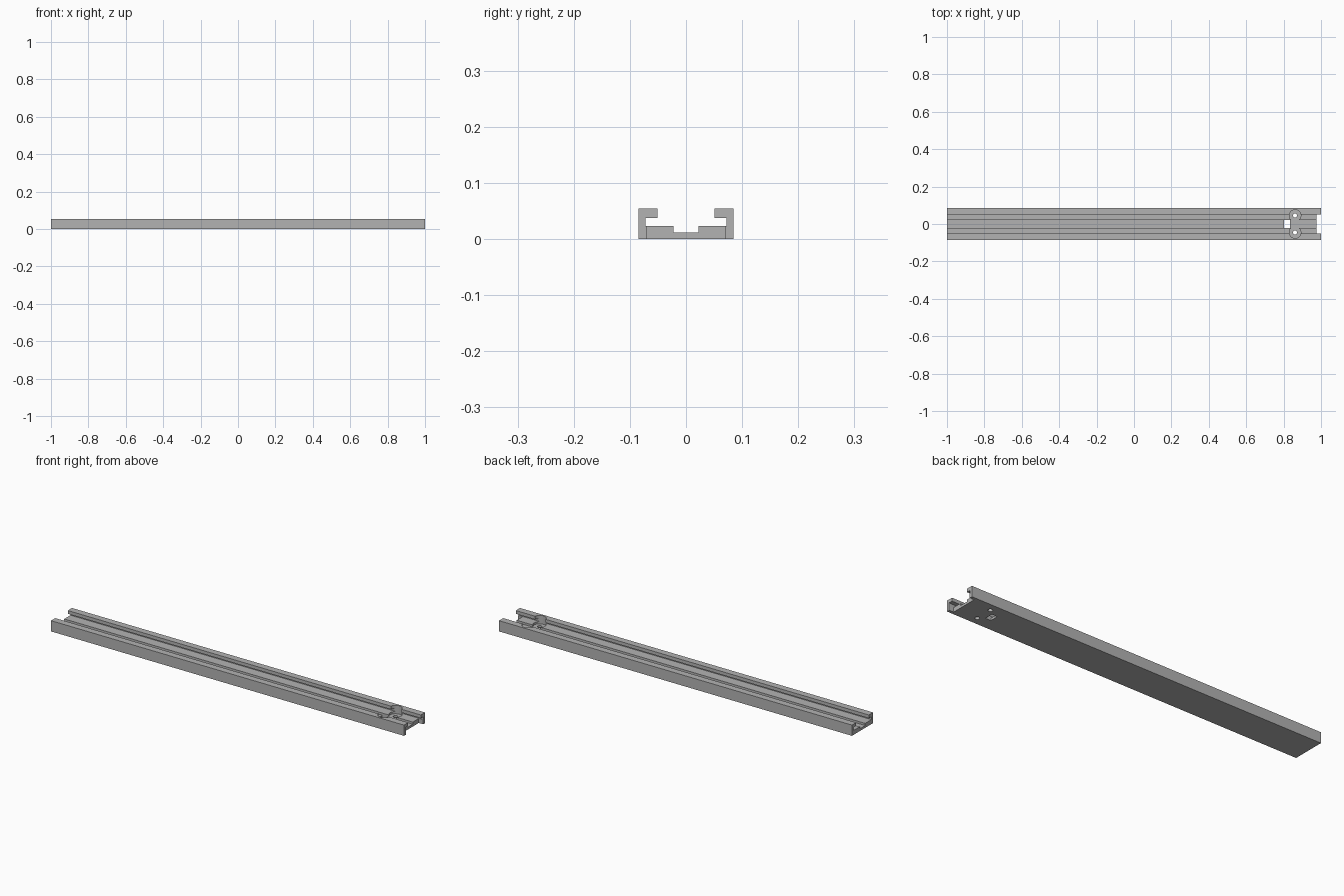
import bpy, bmesh

old = bpy.data.objects.get("Cube")
if old:
    bpy.data.objects.remove(old)

grey = bpy.data.materials.new("plain grey")
grey.use_nodes = True
colour = (0.45, 0.45, 0.45, 1)
grey.diffuse_color = colour
grey.node_tree.nodes["Principled BSDF"].inputs["Base Color"].default_value = colour


def extruded(name, points, x0, x1):
    """Extrude a y-z outline along x."""
    mesh = bpy.data.meshes.new(name)
    bm = bmesh.new()
    face = bm.faces.new([bm.verts.new((x0, y, z)) for y, z in points])
    out = bmesh.ops.extrude_face_region(bm, geom=[face])
    moved = [v for v in out["geom"] if isinstance(v, bmesh.types.BMVert)]
    bmesh.ops.translate(bm, vec=(x1 - x0, 0, 0), verts=moved)
    bmesh.ops.recalc_face_normals(bm, faces=bm.faces)
    bm.to_mesh(mesh)
    bm.free()
    obj = bpy.data.objects.new(name, mesh)
    bpy.context.collection.objects.link(obj)
    return obj


def box(name, x0, x1, half_y, z0, z1):
    return extruded(name, [(-half_y, z0), (half_y, z0), (half_y, z1), (-half_y, z1)], x0, x1)


def cylinder(name, x, y, radius, z0, z1):
    bpy.ops.mesh.primitive_cylinder_add(vertices=32, radius=radius, depth=z1 - z0,
                                        location=(x, y, (z0 + z1) / 2))
    obj = bpy.context.object
    obj.name = name
    return obj


# Channel rail with inward lips and a shallow groove along the floor
half = [(0.085, 0), (0.085, 0.055), (0.051, 0.055), (0.051, 0.038),
        (0.072, 0.038), (0.072, 0.023), (0.022, 0.023), (0.022, 0.012)]
rail = extruded("channel_rail", half + [(-y, z) for y, z in reversed(half)], -1, 1)
rail.data.materials.append(grey)

# End notch in the floor, square slot, screw holes and their head clearances
cutters = [box("end_notch_cutter", 0.975, 1.1, 0.07, -0.1, 0.03),
           box("slot_cutter", 0.802, 0.833, 0.022, -0.1, 0.03)]
for side in (-1, 1):
    cutters.append(cylinder("screw_hole_cutter", 0.861, side * 0.045, 0.011, -0.1, 0.03))
    cutters.append(cylinder("screw_head_cutter", 0.861, side * 0.045, 0.031, 0.012, 0.1))

for cutter in cutters:
    cut = rail.modifiers.new(cutter.name, "BOOLEAN")
    cut.operation = "DIFFERENCE"
    cut.solver = "EXACT"
    cut.object = cutter
    cutter.hide_render = True
    cutter.hide_set(True)

# Apply the cuts and remove the cutters
bpy.context.view_layer.objects.active = rail
rail.select_set(True)
for cut in list(rail.modifiers):
    bpy.ops.object.modifier_apply(modifier=cut.name)
for cutter in cutters:
    bpy.data.objects.remove(cutter)
bpy.ops.object.shade_smooth_by_angle()
